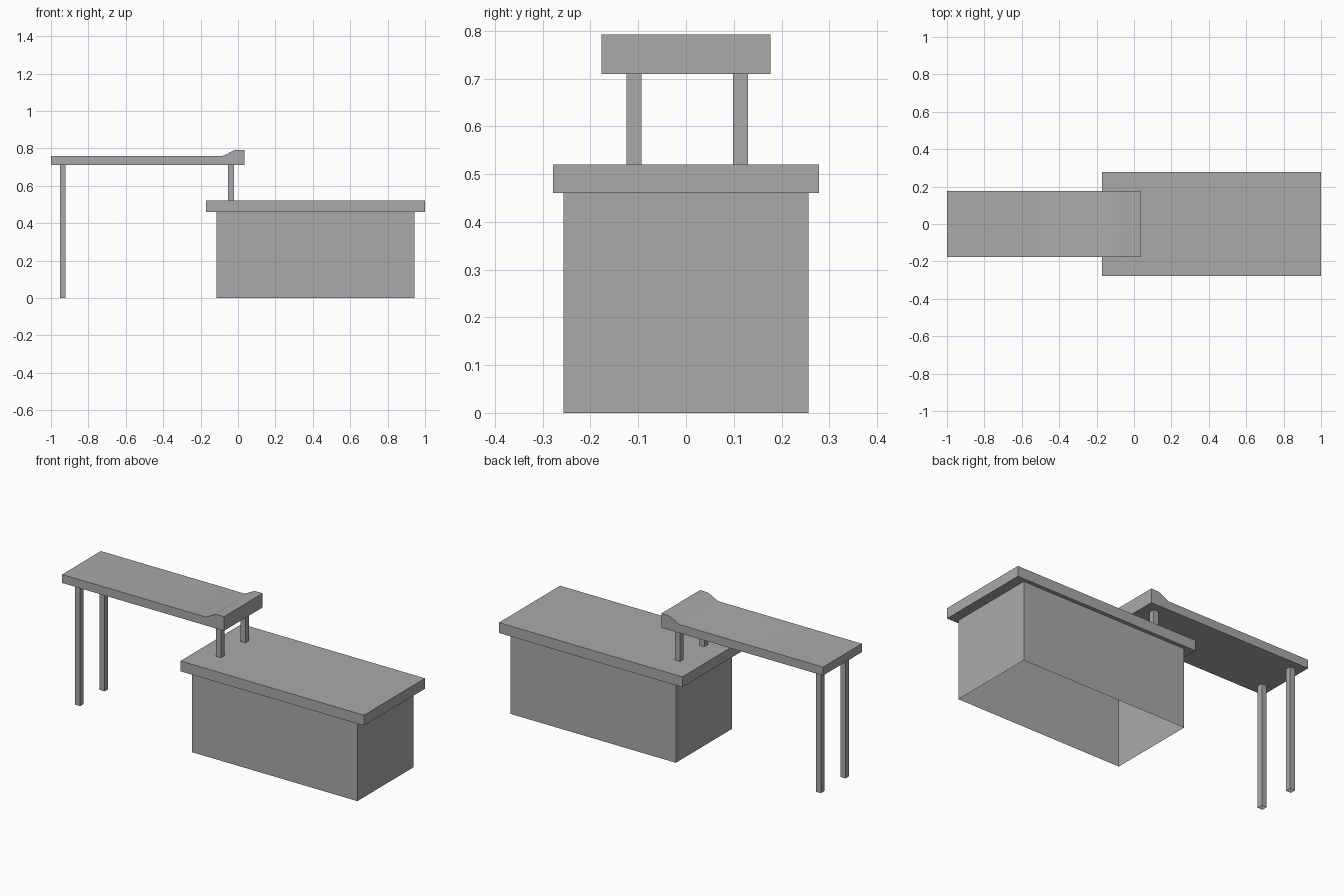
import bpy, bmesh

cube = bpy.data.objects.get("Cube")
if cube:
    bpy.data.objects.remove(cube, do_unlink=True)

grey = bpy.data.materials.new("plain grey")
grey.use_nodes = True
COLOUR = (0.4, 0.4, 0.4, 1)
grey.diffuse_color = COLOUR
grey.node_tree.nodes["Principled BSDF"].inputs["Base Color"].default_value = COLOUR


def prism(name, profile, y0, y1, open_dirs=()):
    """Extrude an xz profile from y0 to y1; drop faces pointing along open_dirs (+1 up, -1 down)."""
    bm = bmesh.new()
    face = bm.faces.new([bm.verts.new((x, y0, z)) for x, z in profile])
    ext = bmesh.ops.extrude_face_region(bm, geom=[face])
    moved = [g for g in ext["geom"] if isinstance(g, bmesh.types.BMVert)]
    bmesh.ops.translate(bm, verts=moved, vec=(0, y1 - y0, 0))
    bmesh.ops.recalc_face_normals(bm, faces=bm.faces)
    bm.normal_update()
    gone = [f for f in bm.faces if any(f.normal.z * d > 0.9 for d in open_dirs)]
    bmesh.ops.delete(bm, geom=gone, context="FACES")
    mesh = bpy.data.meshes.new(name)
    bm.to_mesh(mesh)
    bm.free()
    mesh.materials.append(grey)
    obj = bpy.data.objects.new(name, mesh)
    bpy.context.collection.objects.link(obj)
    return obj


def box(name, x0, x1, y0, y1, z0, z1, open_dirs=()):
    return prism(name, [(x0, z0), (x1, z0), (x1, z1), (x0, z1)], y0, y1, open_dirs)


# Hollow base, open underneath, with an overhanging slab
box("base_cabinet", -0.115, 0.943, -0.257, 0.257, 0, 0.46, (1, -1))
box("cabinet_top", -0.172, 1.0, -0.279, 0.279, 0.46, 0.52)

# Raised bench top with a rounded lip at its inner end
top = prism("bench_top", [(-1, 0.71), (0.034, 0.71), (0.034, 0.792), (-0.01, 0.792),
                          (-0.025, 0.788), (-0.065, 0.767), (-0.082, 0.759), (-1, 0.759)],
            -0.177, 0.177)
bpy.context.view_layer.objects.active = top
top.select_set(True)
bpy.ops.object.shade_smooth_by_angle(angle=0.6)

# Tall legs on the floor, short posts on the slab
for side, y0, y1 in (("front", -0.125, -0.093), ("back", 0.098, 0.13)):
    box(side + "_tall_leg", -0.953, -0.921, y0, y1, 0, 0.71, (1, -1))
    box(side + "_short_post", -0.053, -0.021, y0, y1, 0.52, 0.71, (1, -1))
